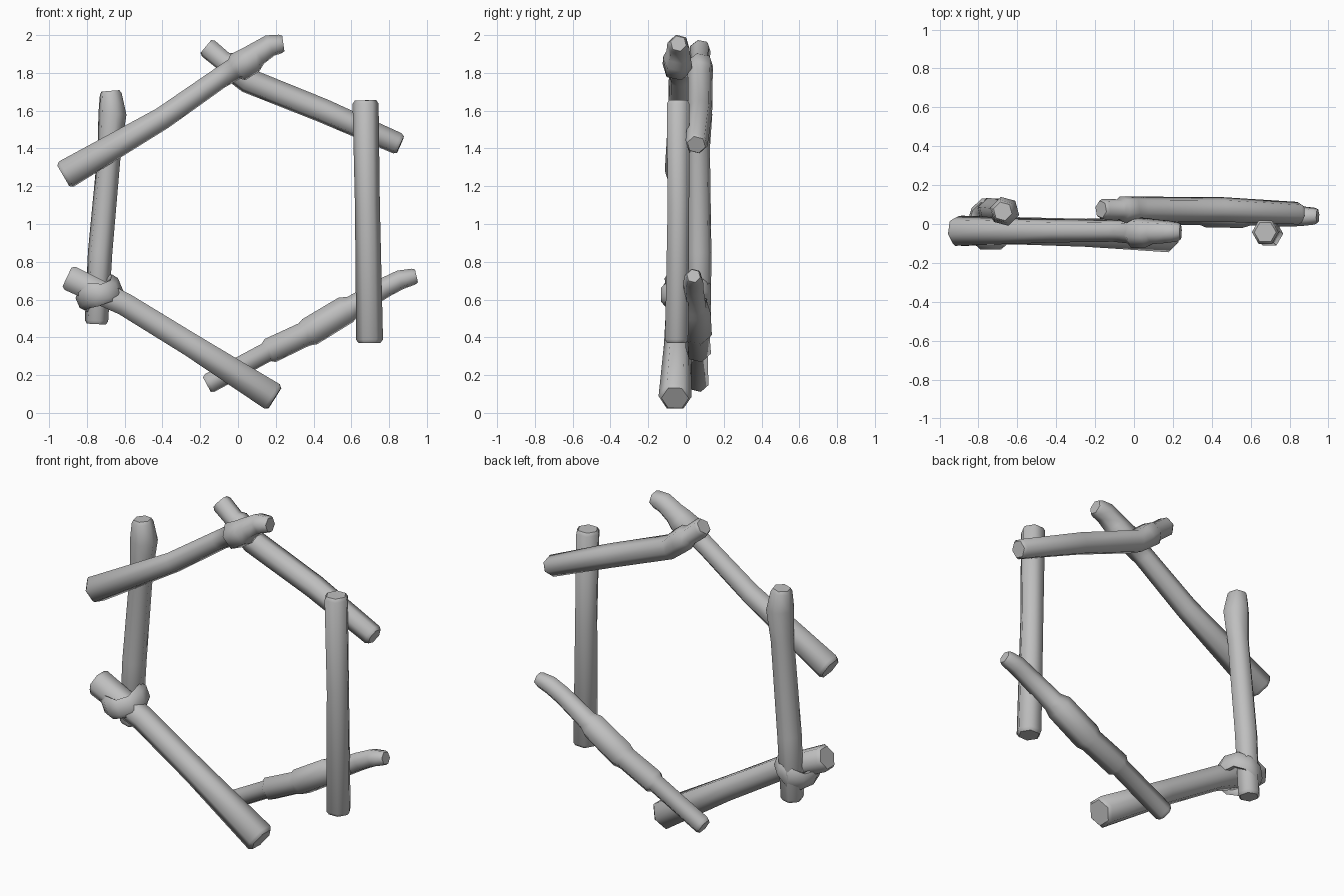
import bpy, bmesh, math
from mathutils import Vector

cube = bpy.data.objects.get("Cube")
if cube:
    bpy.data.objects.remove(cube)

wood = bpy.data.materials.new("plain grey")
wood.use_nodes = True
GREY = (0.52, 0.52, 0.52, 1)
wood.diffuse_color = GREY
wood.node_tree.nodes["Principled BSDF"].inputs["Base Color"].default_value = GREY


def finish(name, bm):
    bmesh.ops.recalc_face_normals(bm, faces=bm.faces[:])
    mesh = bpy.data.meshes.new(name)
    bm.to_mesh(mesh)
    bm.free()
    mesh.materials.append(wood)
    obj = bpy.data.objects.new(name, mesh)
    bpy.context.collection.objects.link(obj)
    bpy.ops.object.select_all(action='DESELECT')
    obj.select_set(True)
    bpy.context.view_layer.objects.active = obj
    bpy.ops.object.shade_smooth_by_angle(angle=math.radians(64))
    for p in mesh.polygons:
        if len(p.vertices) > 4:
            p.use_smooth = False


def bridge(bm, a, b):
    n = len(a)
    for i in range(n):
        bm.faces.new((a[i], a[(i + 1) % n], b[(i + 1) % n], b[i]))


def log(name, stations, phase=15, sides=6):
    """Six-sided stick through (x, y, z, radius) stations, with chamfered ends."""
    pts = [(Vector(s[:3]), s[3]) for s in stations]
    for end, nxt in ((0, 1), (-1, -2)):
        p, r = pts[end]
        inner = p + (pts[nxt][0] - p).normalized() * 0.018
        cap = (p, r * 0.82)
        pts[end] = (inner, r)
        pts = [cap] + pts if end == 0 else pts + [cap]
    bm = bmesh.new()
    rings = []
    for i, (p, r) in enumerate(pts):
        t = (pts[min(i + 1, len(pts) - 1)][0] - pts[max(i - 1, 0)][0]).normalized()
        u = Vector((0, 1, 0)).cross(t).normalized()
        v = t.cross(u)
        ring = []
        for k in range(sides):
            a = math.radians(phase) + math.tau * k / sides
            ring.append(bm.verts.new(p + (v * math.cos(a) + u * math.sin(a)) * r))
        rings.append(ring)
    for a, b in zip(rings, rings[1:]):
        bridge(bm, a, b)
    bm.faces.new(rings[0])
    bm.faces.new(rings[-1])
    finish(name, bm)


def band(name, centre, across, reach, depth, half_width, thick, lift):
    """Closed binding strap looped around two crossing sticks."""
    bm = bmesh.new()
    c, ax = Vector(centre), Vector(across).normalized()
    side = ax.cross(Vector((0, 1, 0))).normalized()
    profile = [(-0.75, -1), (-1, 0.1), (-0.55, 1), (0.55, 1), (1, 0.1), (0.75, -1)]
    rings = []
    for k in range(10):
        a = math.tau * k / 10
        out = ax * math.cos(a) + Vector((0, math.sin(a), 0))
        mid = c + ax * reach * math.cos(a) + Vector((0, depth * math.sin(a), 0))
        mid += side * lift * math.sin(2 * a)
        w = half_width * (1 + 0.15 * math.cos(3 * a))
        rings.append([bm.verts.new(mid + side * s * w + out * h * thick) for s, h in profile])
    for i, ring in enumerate(rings):
        bridge(bm, ring, rings[(i + 1) % len(rings)])
    finish(name, bm)


# Upright sticks
log("left_post", [(-0.675, 0.065, 1.705, 0.06), (-0.665, 0.065, 1.58, 0.077),
                  (-0.68, 0.065, 1.4, 0.064), (-0.73, 0.07, 0.85, 0.067),
                  (-0.75, 0.07, 0.47, 0.064)])
log("right_post", [(0.675, -0.042, 1.655, 0.069), (0.685, -0.04, 1.1, 0.066),
                   (0.697, -0.05, 0.37, 0.071)], phase=30)

# Upper sticks, the first with a swollen bent tip
log("upper_left_stick", [(-0.925, -0.035, 1.255, 0.08), (-0.4, -0.035, 1.56, 0.062),
                         (-0.1, -0.035, 1.77, 0.058), (-0.02, -0.04, 1.82, 0.062),
                         (0.0, -0.045, 1.83, 0.082), (0.07, -0.045, 1.87, 0.078),
                         (0.1, -0.04, 1.9, 0.066), (0.17, -0.04, 1.945, 0.06),
                         (0.24, -0.04, 1.955, 0.052)])
log("upper_right_stick", [(-0.17, 0.075, 1.94, 0.056), (-0.08, 0.075, 1.865, 0.054),
                          (-0.06, 0.075, 1.85, 0.07), (-0.01, 0.075, 1.81, 0.07),
                          (0.05, 0.075, 1.76, 0.068), (0.45, 0.075, 1.6, 0.066),
                          (0.86, 0.055, 1.42, 0.06)])

# Lower sticks, the right one with a stepped thick middle
log("lower_right_stick", [(-0.165, 0.065, 0.15, 0.055), (0.15, 0.065, 0.32, 0.054),
                          (0.17, 0.065, 0.33, 0.07), (0.35, 0.06, 0.415, 0.068),
                          (0.38, 0.06, 0.43, 0.08), (0.57, 0.055, 0.545, 0.078),
                          (0.61, 0.05, 0.565, 0.06), (0.78, 0.04, 0.665, 0.055),
                          (0.86, 0.04, 0.705, 0.053), (0.945, 0.04, 0.725, 0.045)])
log("lower_left_stick", [(-0.905, -0.035, 0.72, 0.078), (-0.6, -0.035, 0.575, 0.07),
                         (-0.25, -0.045, 0.36, 0.072), (0.195, -0.058, 0.078, 0.088)],
    phase=0)

# Binding around the lower left crossing
band("crossing_binding", (-0.735, 0.0, 0.63), (0.9, 0, 0.38), 0.1, 0.115, 0.06, 0.024, 0.015)
